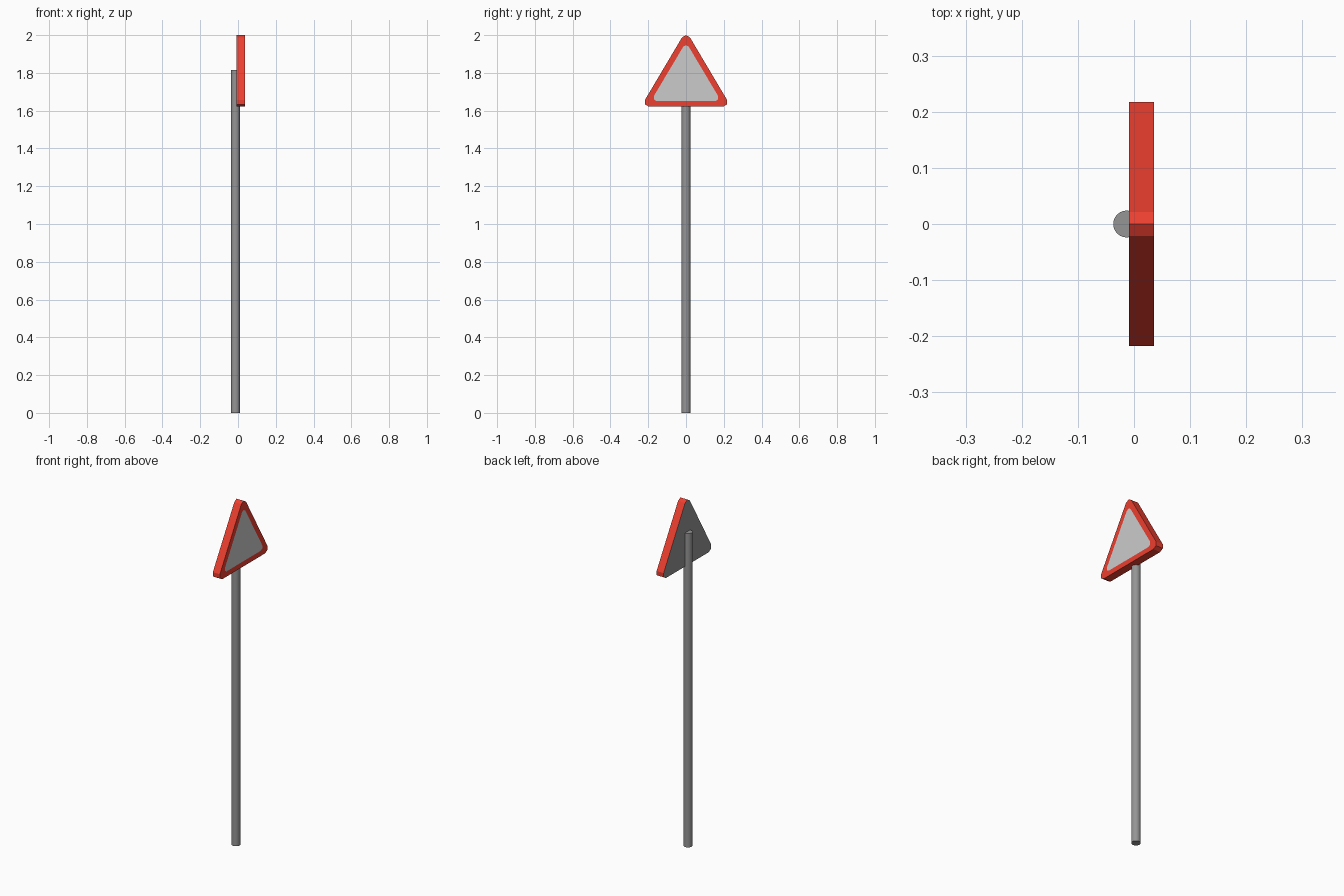
import bpy, bmesh
from math import sin, cos, radians

if "Cube" in bpy.data.objects:
    bpy.data.objects.remove(bpy.data.objects["Cube"])


def material(name, rgb):
    m = bpy.data.materials.new(name)
    m.diffuse_color = (*rgb, 1)
    m.use_nodes = True
    m.node_tree.nodes["Principled BSDF"].inputs["Base Color"].default_value = m.diffuse_color
    return m


def triangle(top, half, bottom, r):
    """Triangle outline (y, z) with two-segment rounded corners."""
    corners = [(0, top - r, 30), (-half, bottom + r, 150), (half, bottom + r, 270)]
    return [(cy + r * cos(radians(a + d)), cz + r * sin(radians(a + d)))
            for cy, cz, a in corners for d in (0, 60, 120)]


RED, FACE, BACK = range(3)
X_BACK, X_FRONT = -0.009, 0.036
outer = triangle(2.0, 0.196, 1.621, 0.0243)
inner = triangle(1.947, 0.156, 1.651, 0.017)

# Warning sign plate: red rim and border, light face, grey back
bm = bmesh.new()
back = [bm.verts.new((X_BACK, y, z)) for y, z in outer]
front = [bm.verts.new((X_FRONT, y, z)) for y, z in outer]
pane = [bm.verts.new((X_FRONT, y, z)) for y, z in inner]
bm.faces.new(back[::-1]).material_index = BACK
bm.faces.new(pane).material_index = FACE
for a, b in ((back, front), (front, pane)):
    for i in range(len(a)):
        j = (i + 1) % len(a)
        bm.faces.new((a[i], a[j], b[j], b[i])).material_index = RED
bmesh.ops.recalc_face_normals(bm, faces=bm.faces)
mesh = bpy.data.meshes.new("sign_plate")
bm.to_mesh(mesh)
bm.free()
for m in (material("red", (0.85, 0.05, 0.03)),
          material("light_grey", (0.8, 0.8, 0.8)),
          material("grey", (0.3, 0.3, 0.3))):
    mesh.materials.append(m)
plate = bpy.data.objects.new("sign_plate", mesh)
bpy.context.collection.objects.link(plate)

# Round pole, let into the back of the plate
bpy.ops.mesh.primitive_cylinder_add(vertices=24, radius=0.024, depth=1.815,
                                    location=(-0.013, 0, 1.815 / 2))
pole = bpy.context.object
pole.name = "pole"
pole.data.materials.append(mesh.materials[BACK])
bpy.ops.object.shade_smooth_by_angle()
